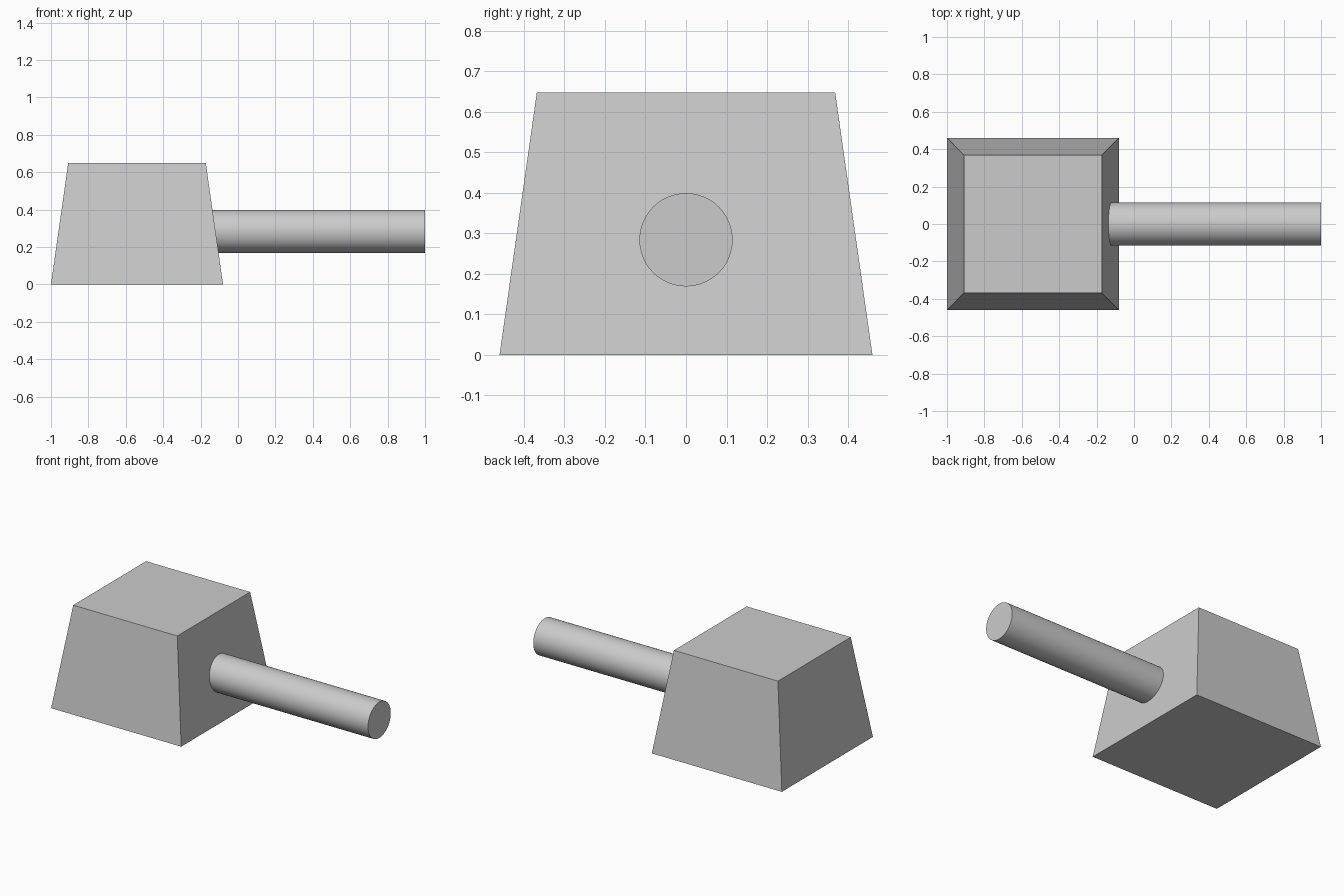
import bpy
import math

if "Cube" in bpy.data.objects:
    bpy.data.objects.remove(bpy.data.objects["Cube"])

BASE_HALF, TOP_HALF, HEIGHT = 0.46, 0.368, 0.648
HEAD_X = -1 + BASE_HALF

# Tapered square head: four-sided frustum
bpy.ops.mesh.primitive_cone_add(
    vertices=4, radius1=BASE_HALF * math.sqrt(2), radius2=TOP_HALF * math.sqrt(2),
    depth=HEIGHT, location=(HEAD_X, 0, HEIGHT / 2), rotation=(0, 0, math.pi / 4))
head = bpy.context.object
head.name = "tapered_head"
bpy.ops.object.transform_apply(location=False, rotation=True, scale=False)

# Round handle, starting just inside the sloped face
START, END = -0.14, 1.0
bpy.ops.mesh.primitive_cylinder_add(
    vertices=48, radius=0.115, depth=END - START,
    location=((START + END) / 2, 0, 0.284), rotation=(0, math.pi / 2, 0))
handle = bpy.context.object
handle.name = "handle"
bpy.ops.object.shade_smooth_by_angle(angle=math.radians(30))
